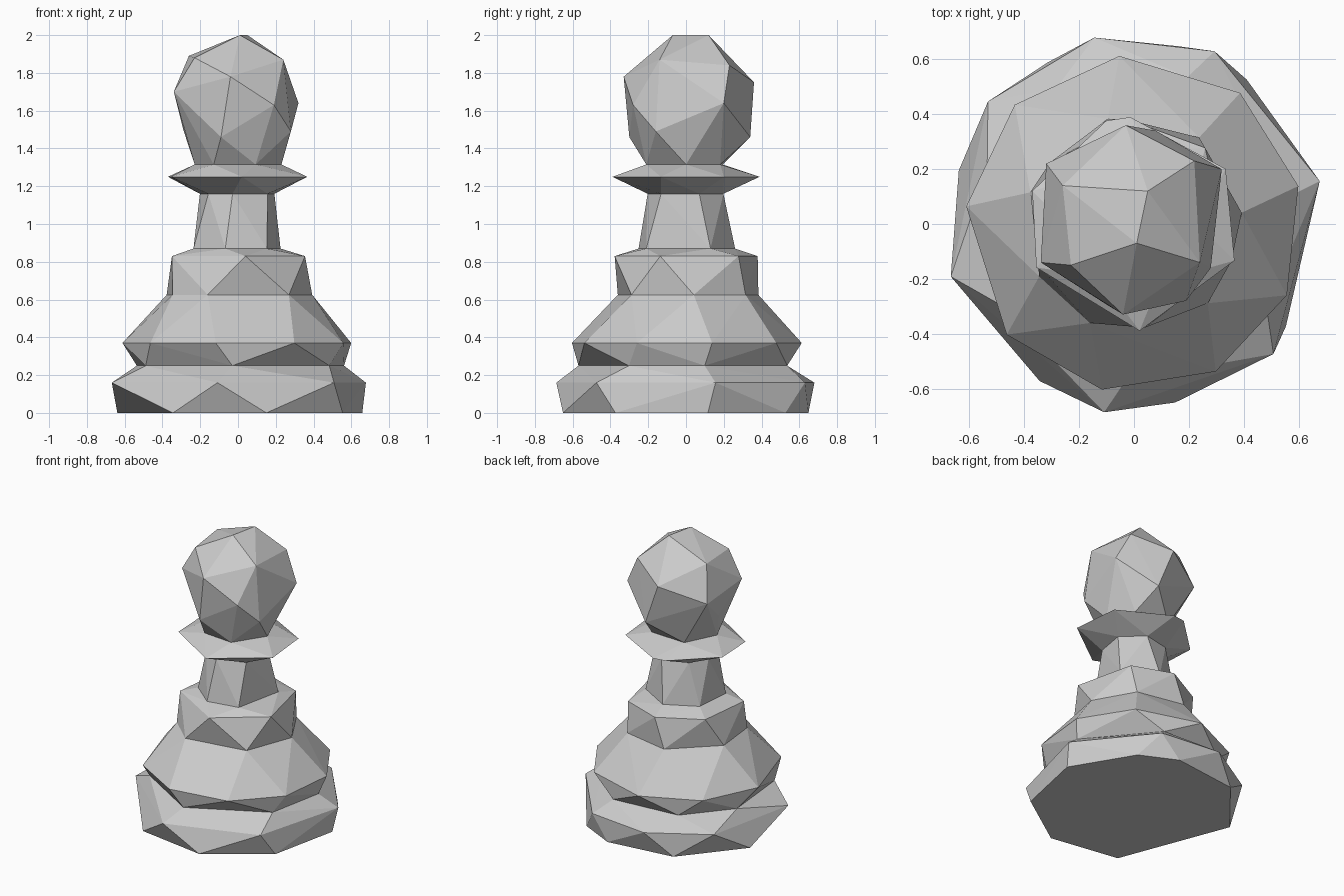
import bpy, bmesh
from math import cos, sin, radians

if "Cube" in bpy.data.objects:
    bpy.data.objects.remove(bpy.data.objects["Cube"])


def ring(z, r, *angles):
    return [(r * cos(radians(a)), r * sin(radians(a)), z) for a in angles]


# Irregular cross-sections, from the floor upwards
floor = ring(0.01, 0.668, 10, 52, 76, 118, 163, 239, 283, 326)
rim = ring(0.16, 0.695, 13, 65, 102, 140, 196, 261, 317)
waist = ring(0.25, 0.57, 10, 70, 120, 160, 211, 267, 328)
skirt = ring(0.37, 0.615, 13, 51, 95, 135, 174, 221, 259, 299, 335)
hip = ring(0.625, 0.395, 6, 53, 104, 163, 209, 246, 313)
shoulder = ring(0.83, 0.38, 47, 93, 144, 203, 276, 339)
neck_low = ring(0.87, 0.26, 30, 90, 145, 205, 255, 306)
neck_top = ring(1.16, 0.205, 20, 75, 130, 170, 220, 262, 320)
collar = ring(1.25, 0.39, 31, 92, 105, 162, 204, 273, 340)
chin = ring(1.315, 0.23, 0, 52, 122, 185, 236, 294)
head = [
    (-0.09, -0.30, 1.46), (0.28, -0.16, 1.49), (0.08, 0.34, 1.46), (-0.29, 0.05, 1.50),
    (0.19, -0.28, 1.63), (0.32, 0.20, 1.64), (-0.32, 0.22, 1.65), (-0.34, -0.14, 1.70),
    (-0.03, 0.36, 1.75), (-0.04, -0.33, 1.78), (0.22, 0.23, 1.84), (0.24, -0.14, 1.87),
    (-0.23, -0.15, 1.88), (-0.26, 0.14, 1.89), (0.01, -0.07, 2.0), (0.05, 0.12, 2.0),
]
floor = [(x, y, 0.0) for x, y, z in floor]

# Each convex section: faceted skin over its rings, inner caps left open
sections = [
    floor + rim + waist,            # base
    waist + skirt + hip,            # flared skirt
    hip + shoulder + neck_low,      # shoulder
    neck_low + neck_top,            # neck
    neck_top + collar + chin,       # collar
    chin + head,                    # ball head
]

body = bmesh.new()
for points in sections:
    part = bmesh.new()
    for p in points:
        part.verts.new(p)
    bmesh.ops.convex_hull(part, input=part.verts[:])
    low, high = min(p[2] for p in points), max(p[2] for p in points)
    for f in part.faces:
        zs = [v.co.z for v in f.verts]
        at_low = max(zs) < low + 1e-4 and low > 0.001
        at_high = min(zs) > high - 1e-4
        if at_low or at_high:
            continue
        body.faces.new([body.verts.new(v.co) for v in f.verts])
    part.free()

# Weld the sections into one closed piece
bmesh.ops.remove_doubles(body, verts=body.verts[:], dist=0.0005)
bmesh.ops.recalc_face_normals(body, faces=body.faces[:])
mesh = bpy.data.meshes.new("chess_pawn")
body.to_mesh(mesh)
body.free()
bpy.context.collection.objects.link(bpy.data.objects.new("chess_pawn", mesh))
